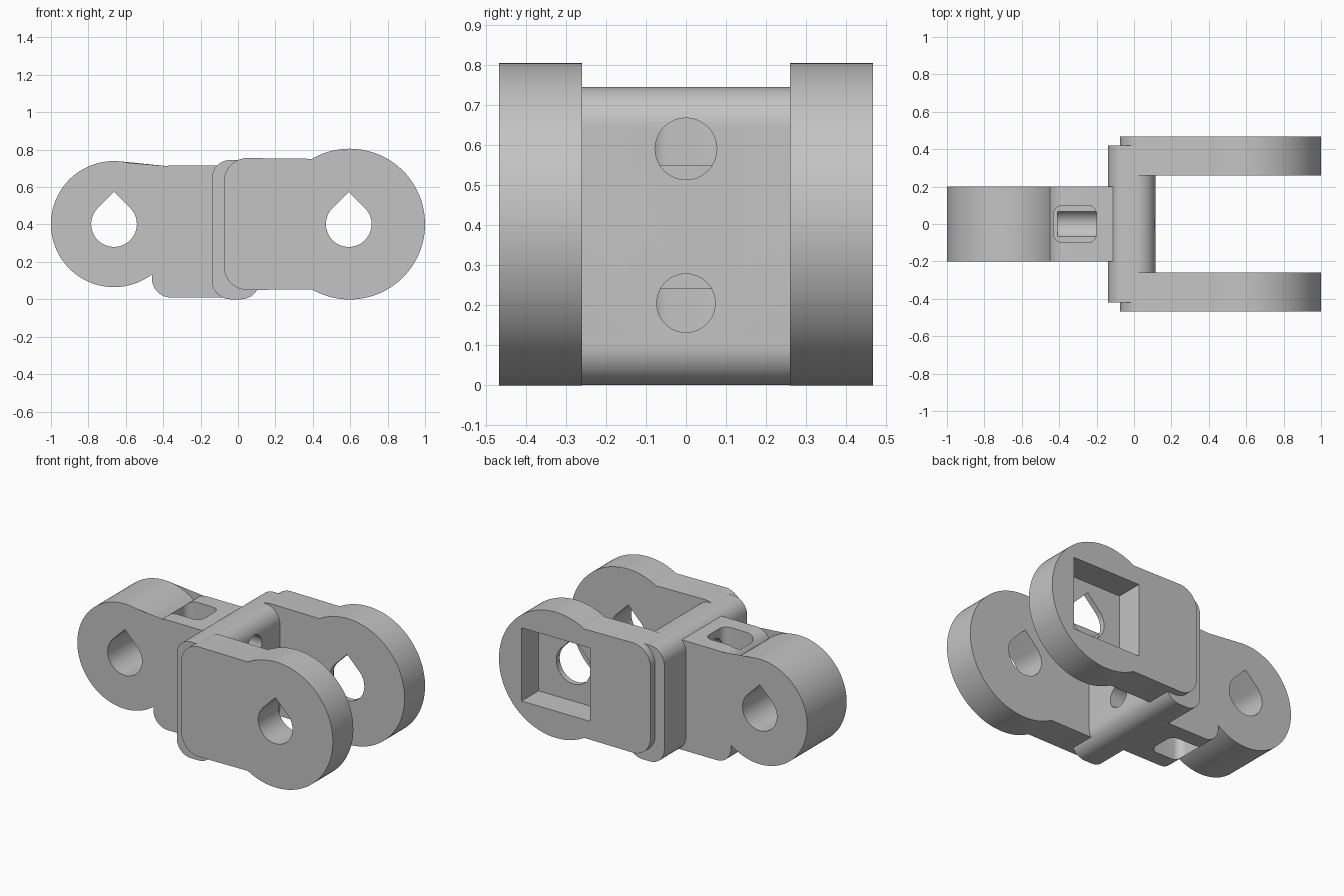
import bpy, bmesh
from math import radians, cos, sin
from mathutils import Vector

cube = bpy.data.objects.get("Cube")
if cube:
    bpy.data.objects.remove(cube, do_unlink=True)

grey = bpy.data.materials.new("light grey plastic")
grey.use_nodes = True
colour = (0.55, 0.55, 0.55, 1)
grey.diffuse_color = colour
grey.node_tree.nodes["Principled BSDF"].inputs["Base Color"].default_value = colour


def arc(cx, cy, r, start, end, steps):
    """Points along an arc, angles in degrees."""
    angles = [radians(start + (end - start) * i / steps) for i in range(steps + 1)]
    return [(cx + r * cos(a), cy + r * sin(a)) for a in angles]


def rounded_rect(x0, x1, y0, y1, r):
    return (arc(x1 - r, y1 - r, r, 0, 90, 12) + arc(x0 + r, y1 - r, r, 90, 180, 12)
            + arc(x0 + r, y0 + r, r, 180, 270, 12) + arc(x1 - r, y0 + r, r, 270, 360, 12))


def teardrop(cx, cz, r):
    """Round hole with a 45 degree pointed roof."""
    return arc(cx, cz, r, 135, 405, 48) + [(cx, cz + r * 2 ** 0.5)]


def prism(name, outline, low, high, axis="y"):
    """Extrude a 2D outline along an axis between two levels."""
    place = {"x": lambda u, v, t: Vector((t, u, v)),
             "y": lambda u, v, t: Vector((u, t, v)),
             "z": lambda u, v, t: Vector((u, v, t))}[axis]
    bm = bmesh.new()
    base = bm.faces.new([bm.verts.new(place(u, v, low)) for u, v in outline])
    grown = bmesh.ops.extrude_face_region(bm, geom=[base])["geom"]
    moved = [g for g in grown if isinstance(g, bmesh.types.BMVert)]
    bmesh.ops.translate(bm, verts=moved, vec=place(0, 0, high - low))
    bmesh.ops.recalc_face_normals(bm, faces=bm.faces)
    mesh = bpy.data.meshes.new(name)
    bm.to_mesh(mesh)
    bm.free()
    mesh.materials.append(grey)
    obj = bpy.data.objects.new(name, mesh)
    bpy.context.collection.objects.link(obj)
    return obj


def activate(obj):
    bpy.ops.object.select_all(action="DESELECT")
    obj.select_set(True)
    bpy.context.view_layer.objects.active = obj


def cut(obj, cutter):
    mod = obj.modifiers.new("cut", "BOOLEAN")
    mod.operation = "DIFFERENCE"
    mod.solver = "EXACT"
    mod.object = cutter
    activate(obj)
    bpy.ops.object.modifier_apply(modifier=mod.name)


cutters = []


def cutter(*args):
    obj = prism("cutter", *args)
    obj.hide_render = True
    cutters.append(obj)
    return obj


# Fork arms: round end, straight body and rounded rear corners
MID = 0.402
FORK_X, EYE_X = 0.597, -0.663
arm_outline = (arc(FORK_X, MID, 0.403, -120, 120, 80)
               + arc(0.05, 0.63, 0.125, 90, 180, 14)
               + arc(0.05, 0.175, 0.125, 180, 270, 14))
front_arm = prism("front_fork_arm", arm_outline, -0.467, -0.26)
back_arm = prism("back_fork_arm", arm_outline, 0.26, 0.467)

# Cross plate joining the arms
plate = prism("cross_plate", rounded_rect(-0.14, 0.115, 0, 0.745, 0.1), -0.42, 0.42)

# Eyelet with its mounting block
eyelet_outline = (arc(EYE_X, MID, 0.337, 49, 307, 86)
                  + arc(-0.36, 0.11, 0.1, 169, 270, 14)
                  + [(-0.05, 0.01), (-0.05, 0.715)]
                  + arc(-0.36, 0.615, 0.1, 90, 155, 10))
eyelet = prism("eyelet_block", eyelet_outline, -0.2, 0.2)

# Pivot holes
fork_hole = cutter(teardrop(FORK_X - 0.005, MID, 0.122), -1, 1)
cut(front_arm, fork_hole)
cut(back_arm, fork_hole)
cut(eyelet, cutter(teardrop(EYE_X, MID, 0.122), -1, 1))

# Square pocket in the outer face of the back arm
pocket = [(0.355, 0.17), (0.84, 0.17), (0.84, 0.64), (0.355, 0.64)]
cut(back_arm, cutter(pocket, 0.295, 0.6))

# Nut slots open to the top and bottom, with screw holes through the plate
slot = rounded_rect(-0.43, -0.2, -0.1, 0.1, 0.05)
for low, high, hole_z, hole_r in ((0.55, 1, 0.59, 0.077), (-0.2, 0.24, 0.205, 0.073)):
    cut(eyelet, cutter(slot, low, high, "z"))
    screw_hole = cutter(arc(0, hole_z, hole_r, 0, 352.5, 47), -0.41, 0.3, "x")
    cut(eyelet, screw_hole)
    cut(plate, screw_hole)

for obj in cutters:
    bpy.data.objects.remove(obj, do_unlink=True)

for obj in (front_arm, back_arm, plate, eyelet):
    activate(obj)
    bpy.ops.object.shade_smooth_by_angle(angle=radians(30))
